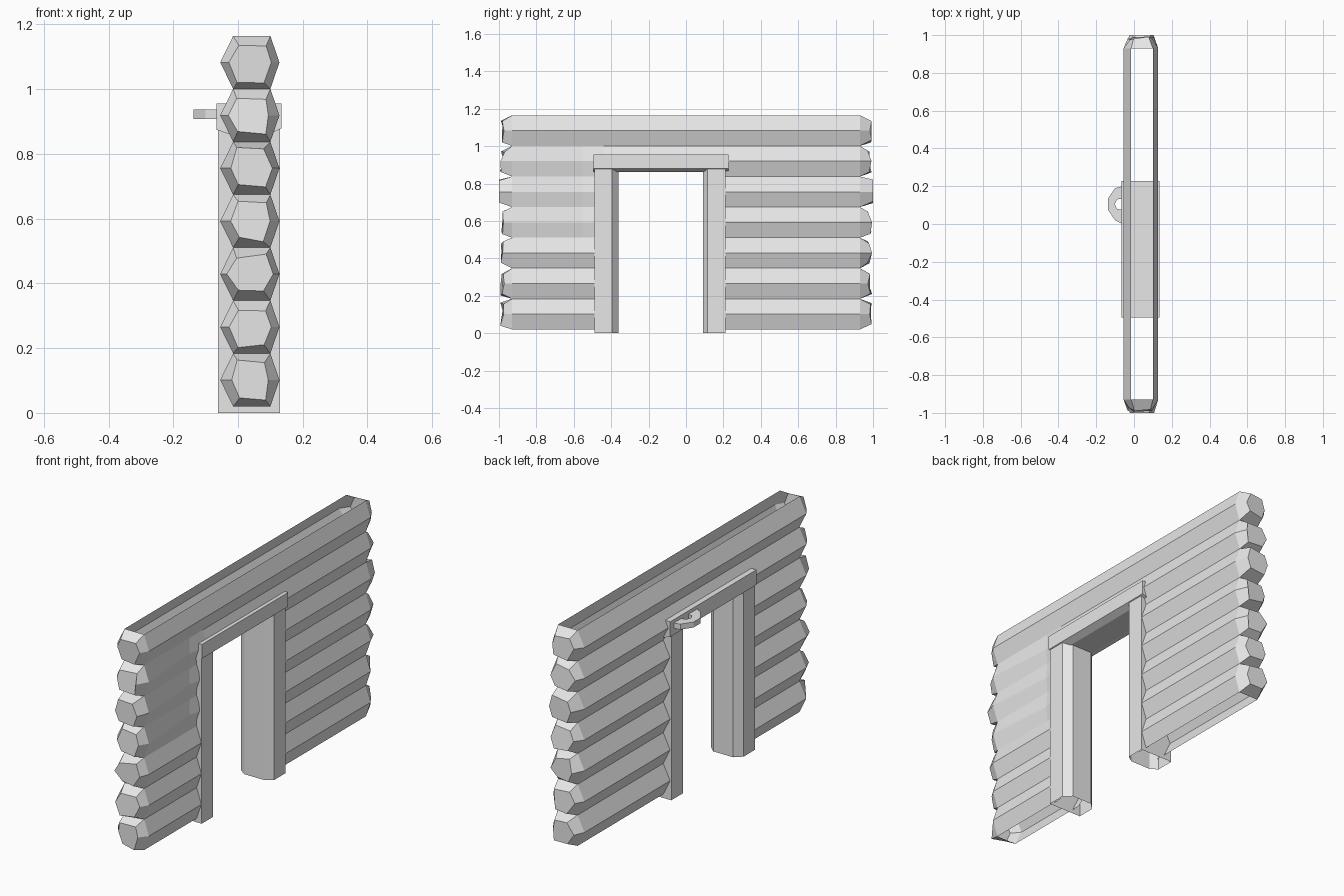
import bpy, bmesh, random
from mathutils import Vector

random.seed(4)
cube = bpy.data.objects.get("Cube")
if cube:
    bpy.data.objects.remove(cube)

grey = bpy.data.materials.new("pale_grey")
grey.use_nodes = True
colour = (0.8, 0.8, 0.8, 1)
grey.diffuse_color = colour
grey.node_tree.nodes["Principled BSDF"].inputs["Base Color"].default_value = colour


def finish(name, bm):
    mesh = bpy.data.meshes.new(name)
    bm.to_mesh(mesh)
    bm.free()
    mesh.materials.append(grey)
    bpy.context.collection.objects.link(bpy.data.objects.new(name, mesh))


def face_outward(bm, centre_of):
    bm.normal_update()
    for f in bm.faces:
        mid = f.calc_center_median()
        if f.normal.dot(mid - centre_of(mid)) < 0:
            f.normal_flip()


def prism(name, bottom, top, caps=True):
    """Join two matching outlines with sides, and caps if wanted."""
    bm = bmesh.new()
    a = [bm.verts.new(p) for p in bottom]
    b = [bm.verts.new(p) for p in top]
    n = len(a)
    for i in range(n):
        j = (i + 1) % n
        bm.faces.new((a[i], a[j], b[j], b[i]))
    if caps:
        bm.faces.new(a)
        bm.faces.new(b)
    bmesh.ops.recalc_face_normals(bm, faces=bm.faces[:])
    finish(name, bm)


# Logs: hexagonal shells, open along the seams, with faceted ends
PITCH, BASE, AXIS = 0.1635, 0.02, 0.037
SHOULDER, END = 0.93, 0.985


def section(y, z, flat):
    h = PITCH / 2
    right = 0.102 if flat else 0.128
    return [Vector(p) for p in ((-0.015, y, z - h), (-0.055, y, z), (-0.015, y, z + h),
                                (0.1, y, z + h), (right, y, z), (0.1, y, z - h))]


def log(name, row, stations, ends=(), flat_at=None, upper_only=False):
    z = BASE + PITCH * (row + 0.5)
    bm = bmesh.new()
    rings = [[bm.verts.new(p) for p in section(y, z, y == flat_at)] for y in stations]
    sides = ((1, 2), (3, 4)) if upper_only else ((0, 1), (1, 2), (3, 4), (4, 5))
    for a, b in zip(rings, rings[1:]):
        for i, j in sides:
            bm.faces.new((a[i], a[j], b[j], b[i]))
    # shrunken, slightly irregular end facets
    for side in ends:
        ring = rings[0] if side < 0 else rings[-1]
        tip = []
        for v in ring:
            y = side * (1.0 if row == 4 else END + random.uniform(-0.015, 0.01))
            tip.append(bm.verts.new((AXIS + (v.co.x - AXIS) * random.uniform(0.6, 0.8), y,
                                     z + (v.co.z - z) * random.uniform(0.6, 0.8))))
        for i in range(6):
            j = (i + 1) % 6
            bm.faces.new((ring[i], ring[j], tip[j], tip[i]))
        bm.faces.new(tip)
    face_outward(bm, lambda m: Vector((AXIS, max(-0.9, min(0.9, m.y)), z)))
    bmesh.ops.delete(bm, geom=[v for v in bm.verts if not v.link_faces], context='VERTS')
    finish(name, bm)


for row in range(6):
    flat = -0.55 if row >= 3 else None
    log(f"front_log_{row + 1}", row, (-SHOULDER, -0.55, -0.44), (-1,), flat)
    log(f"back_log_{row + 1}", row, (0.16, SHOULDER), (1,))
log("log_over_door", 5, (-0.44, 0.16), upper_only=True)
log("top_log", 6, (-SHOULDER, SHOULDER), (-1, 1))

# Door posts with chamfered inner corners, open at the foot
for name, outer, shoulder, inner in (("front_post", -0.49, -0.395, -0.36),
                                     ("back_post", 0.212, 0.115, 0.09)):
    outline = ((-0.062, outer), (-0.062, shoulder), (-0.025, inner),
               (0.092, inner), (0.13, shoulder), (0.13, outer))
    prism(name, [(x, y, 0) for x, y in outline], [(x, y, 0.885) for x, y in outline], caps=False)

# Lintel with chamfered underside
outline = ((-0.067, 0.955), (-0.067, 0.875), (-0.03, 0.862),
           (0.1, 0.862), (0.135, 0.88), (0.135, 0.955))
prism("lintel", [(x, -0.495, z) for x, z in outline], [(x, 0.228, z) for x, z in outline])

# Curved pull handle on the lintel
outline = ((-0.06, 0.0), (-0.1, 0.02), (-0.138, 0.075), (-0.138, 0.135), (-0.1, 0.19),
           (-0.06, 0.2), (-0.06, 0.135), (-0.09, 0.13), (-0.102, 0.105), (-0.09, 0.08), (-0.06, 0.075))
prism("door_handle", [(x, y, 0.908) for x, y in outline], [(x, y, 0.937) for x, y in outline])
